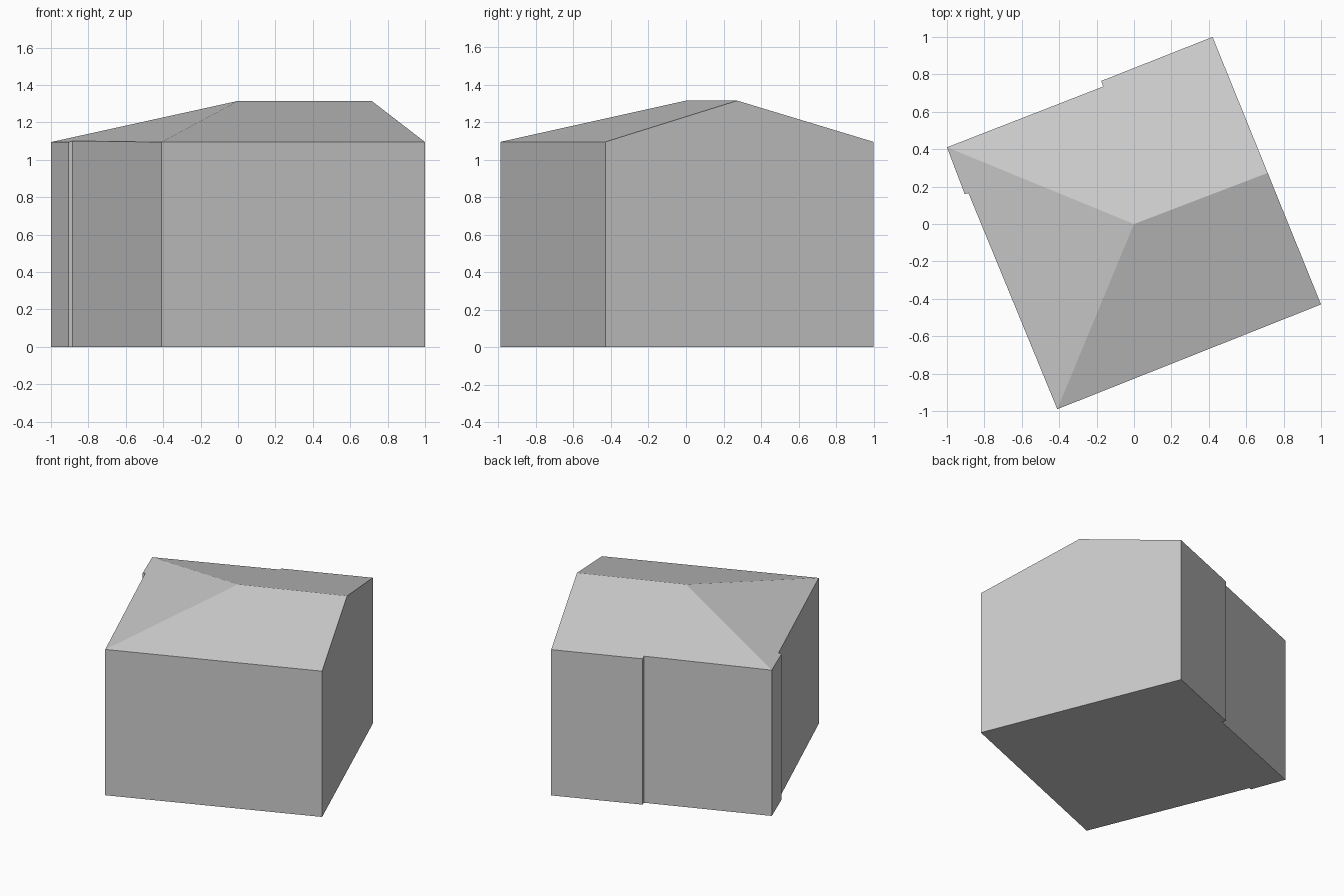
import bpy
import bmesh

cube = bpy.data.objects.get("Cube")
if cube:
    bpy.data.objects.remove(cube, do_unlink=True)

EAVE, RIDGE = 1.095, 1.315

# One plain grey for the whole building
grey = bpy.data.materials.new("light_grey")
grey.use_nodes = True
colour = (0.6, 0.6, 0.6, 1)
grey.diffuse_color = colour
grey.node_tree.nodes["Principled BSDF"].inputs["Base Color"].default_value = colour

# Footprint, counter-clockwise, with a small step in the back and side walls
footprint = [(-0.41, -0.99), (1.0, -0.43), (0.42, 1.0), (-0.175, 0.765),
             (-0.165, 0.735), (-1.0, 0.41), (-0.905, 0.16), (-0.885, 0.165)]
stepped_in = {4, 7}

bm = bmesh.new()
base = [bm.verts.new((x, y, 0)) for x, y in footprint]
eaves = [bm.verts.new((x, y, EAVE + (0.006 if i in stepped_in else 0)))
         for i, (x, y) in enumerate(footprint)]
apex = bm.verts.new((0, 0, RIDGE))
gable_top = bm.verts.new((0.715, 0.273, RIDGE))

# Floor and walls; the wall between corners 1 and 2 rises to a gable
bm.faces.new(base[::-1])
n = len(footprint)
for i in range(n):
    j = (i + 1) % n
    peak = [gable_top] if i == 1 else []
    bm.faces.new([base[i], base[j], eaves[j]] + peak + [eaves[i]])

# Roof: front slope, back slope and hipped end
bm.faces.new([eaves[0], eaves[1], gable_top, apex])
bm.faces.new(eaves[2:6] + [apex, gable_top])
bm.faces.new(eaves[5:] + [eaves[0], apex])
bmesh.ops.recalc_face_normals(bm, faces=bm.faces)

mesh = bpy.data.meshes.new("building")
bm.to_mesh(mesh)
bm.free()
mesh.materials.append(grey)
building = bpy.data.objects.new("building", mesh)
bpy.context.collection.objects.link(building)
